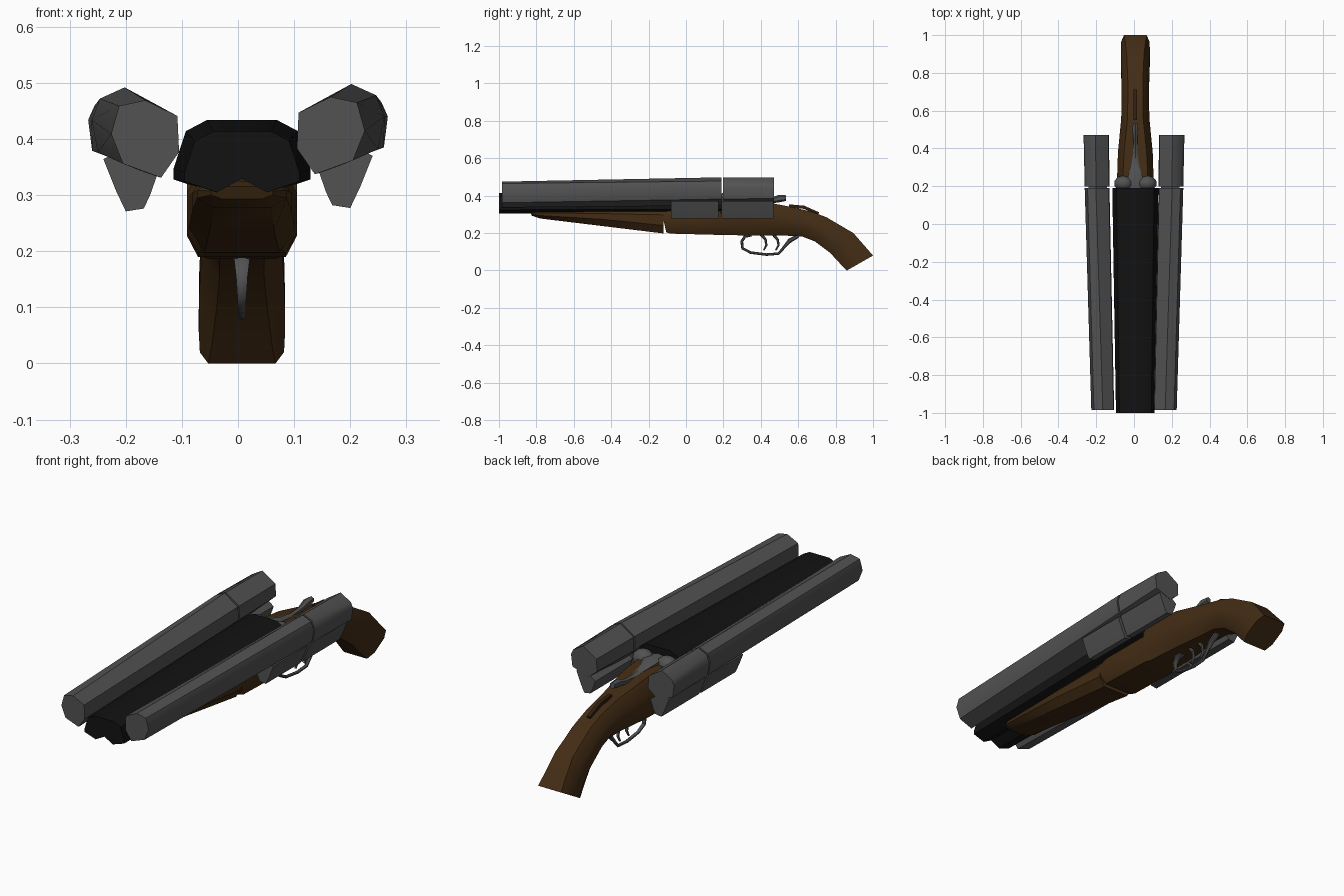
import bpy, bmesh, math
from mathutils import Vector

if "Cube" in bpy.data.objects:
    bpy.data.objects.remove(bpy.data.objects["Cube"])

CX = 0.007  # centre line of the stock and middle barrels


def material(name, rgb):
    m = bpy.data.materials.new(name)
    m.diffuse_color = (*rgb, 1)
    m.use_nodes = True
    m.node_tree.nodes["Principled BSDF"].inputs["Base Color"].default_value = m.diffuse_color
    return m


STEEL = material("grey steel", (0.085, 0.085, 0.085))
WOOD = material("brown wood", (0.055, 0.025, 0.007))
BLACK = material("black steel", (0.006, 0.006, 0.006))
DARK = material("dark wood", (0.03, 0.013, 0.004))


def loft(name, rings, mat, angle=35):
    """Skin equal-length rings of points and cap both ends."""
    bm = bmesh.new()
    rows = [[bm.verts.new(p) for p in ring] for ring in rings]
    n = len(rows[0])
    for a, b in zip(rows, rows[1:]):
        for i in range(n):
            j = (i + 1) % n
            bm.faces.new((a[i], a[j], b[j], b[i]))
    bm.faces.new(rows[0])
    bm.faces.new(rows[-1])
    bmesh.ops.recalc_face_normals(bm, faces=bm.faces)
    me = bpy.data.meshes.new(name)
    bm.to_mesh(me)
    bm.free()
    me.materials.append(mat)
    ob = bpy.data.objects.new(name, me)
    bpy.context.collection.objects.link(ob)
    bpy.ops.object.select_all(action='DESELECT')
    ob.select_set(True)
    bpy.context.view_layer.objects.active = ob
    bpy.ops.object.shade_smooth_by_angle(angle=math.radians(angle))
    return ob


def at_y(y, pts, side=1, dz=0):
    return [(side * x, y, z + dz) for x, z in pts]


def body_ring(top, bot, w, c=0.35, cw=0.65):
    """Chamfered ring between a top and bottom (y, z) point, half width w."""
    prof = [(cw, 1), (1, 1 - c), (1, c), (cw, 0),
            (-cw, 0), (-1, c), (-1, 1 - c), (-cw, 1)]
    return [(CX + u * w, bot[0] + (top[0] - bot[0]) * t,
             bot[1] + (top[1] - bot[1]) * t) for u, t in prof]


def rod(name, path, mat, sides=6):
    """Sweep along (y, z, half_width, half_thickness) points on the centre line."""
    rings = []
    for i, (y, z, w, h) in enumerate(path):
        a, b = path[max(i - 1, 0)], path[min(i + 1, len(path) - 1)]
        d = Vector((b[0] - a[0], b[1] - a[1])).normalized()
        ring = []
        for k in range(sides):
            t = math.tau * (k + 0.5) / sides
            u, v = math.cos(t) * w, math.sin(t) * h
            ring.append((CX + u, y - d.y * v, z + d.x * v))
        rings.append(ring)
    return loft(name, rings, mat, 50)


# Side barrels, breech blocks and hanging plates, on both sides
muzzle = [(.108, .447), (.165, .475), (.212, .465), (.226, .415),
          (.205, .362), (.137, .337), (.105, .383)]
rear = [(.133, .452), (.202, .498), (.246, .478), (.261, .44),
        (.25, .382), (.168, .347), (.130, .39)]
block = [(.135, .452), (.203, .496), (.256, .465), (.267, .44),
         (.26, .385), (.18, .355), (.132, .395)]
plate = [(.143, .345), (.157, .305), (.168, .282), (.2, .277),
         (.218, .315), (.24, .37), (.2, .39)]
for tag, s, dz in (("right", 1, 0), ("left", -1, -.006)):
    loft(f"{tag}_side_barrel", [at_y(-.985, muzzle, s, dz),
                                at_y(.19, rear, s, dz)], STEEL, 40)
    loft(f"{tag}_breech_block", [at_y(.198, rear, s, dz),
                                 at_y(.47, block, s, dz)], STEEL, 40)
    for part, y0, y1 in (("front", -.08, .175), ("rear", .19, .468)):
        loft(f"{tag}_{part}_plate", [at_y(y0, plate, s, dz),
                                     at_y(y1, plate, s, dz)], STEEL, 40)

# Middle double barrel: flat top, scalloped underside
half = [(.062, .432), (.1, .412), (.122, .345), (.122, .326),
        (.092, .316), (.053, .303)]
full = half + [(0, .332)] + [(-x, z) for x, z in reversed(half)]


def barrel_ring(y, sx, top):
    return [(CX + x * sx, y, .303 + (z - .303) * top + .002) for x, z in full]


loft("middle_barrels", [barrel_ring(-1, .84, .84), barrel_ring(.19, 1, 1)], BLACK)

# Tapering wooden fore-end
loft("fore_end", [
    body_ring((-.835, .315), (-.825, .293), .055),
    body_ring((-.80, .325), (-.78, .278), .08),
    body_ring((-.45, .34), (-.45, .238), .088),
    body_ring((-.12, .34), (-.12, .198), .095, .3, .7)], WOOD)

# Receiver sweeping into the pistol-grip stock
loft("stock", [
    body_ring((-.135, .33), (-.105, .203), .094, .25, .75),
    body_ring((-.08, .34), (-.08, .197), .098, .25, .8),
    body_ring((.185, .34), (.185, .19), .098, .25, .8),
    body_ring((.2, .39), (.2, .19), .098, .25, .7),
    body_ring((.38, .375), (.38, .186), .092, .3),
    body_ring((.56, .34), (.54, .186), .075, .3, .55),
    body_ring((.67, .315), (.62, .182), .072, .3, .55),
    body_ring((.75, .285), (.69, .155), .072, .3, .55),
    body_ring((.895, .2), (.77, .095), .076, .3, .6),
    body_ring((.965, .12), (.83, .03), .077, .3, .7),
    body_ring((1, .08), (.86, 0), .075, .25, .8)], WOOD, 40)

# Rounded fences behind the middle barrels
for tag, s in (("right", 1), ("left", -1)):
    bpy.ops.mesh.primitive_uv_sphere_add(segments=10, ring_count=6,
                                         location=(CX + s * .062, .215, .375))
    fence = bpy.context.object
    fence.name = f"{tag}_fence"
    fence.scale = (.052, .042, .045)
    fence.data.materials.append(STEEL)
    bpy.ops.object.shade_smooth_by_angle(angle=math.radians(50))

# Opening lever, safety slide, trigger guard and two triggers
rod("top_lever", [(.19, .385, .05, .02), (.25, .388, .045, .02),
                  (.3, .375, .026, .018), (.38, .367, .013, .014),
                  (.45, .372, .012, .014), (.5, .385, .018, .02),
                  (.535, .387, .014, .015)], STEEL)
rod("safety_slide", [(.55, .345, .012, .012), (.63, .338, .012, .012),
                     (.71, .304, .012, .01)], DARK, 4)
rod("trigger_guard", [(.35, .19, .018, .008), (.315, .182, .016, .008),
                      (.298, .155, .012, .008), (.302, .118, .009, .007),
                      (.345, .096, .008, .007), (.43, .085, .008, .007),
                      (.495, .09, .008, .007), (.525, .125, .009, .008),
                      (.555, .16, .013, .012), (.6, .185, .016, .01)], STEEL)
for n, y in (("front", .40), ("rear", .465)):
    rod(f"{n}_trigger", [(y, .195, .01, .009), (y + .025, .165, .008, .007),
                         (y + .03, .135, .007, .006),
                         (y + .015, .108, .005, .004)], STEEL)
